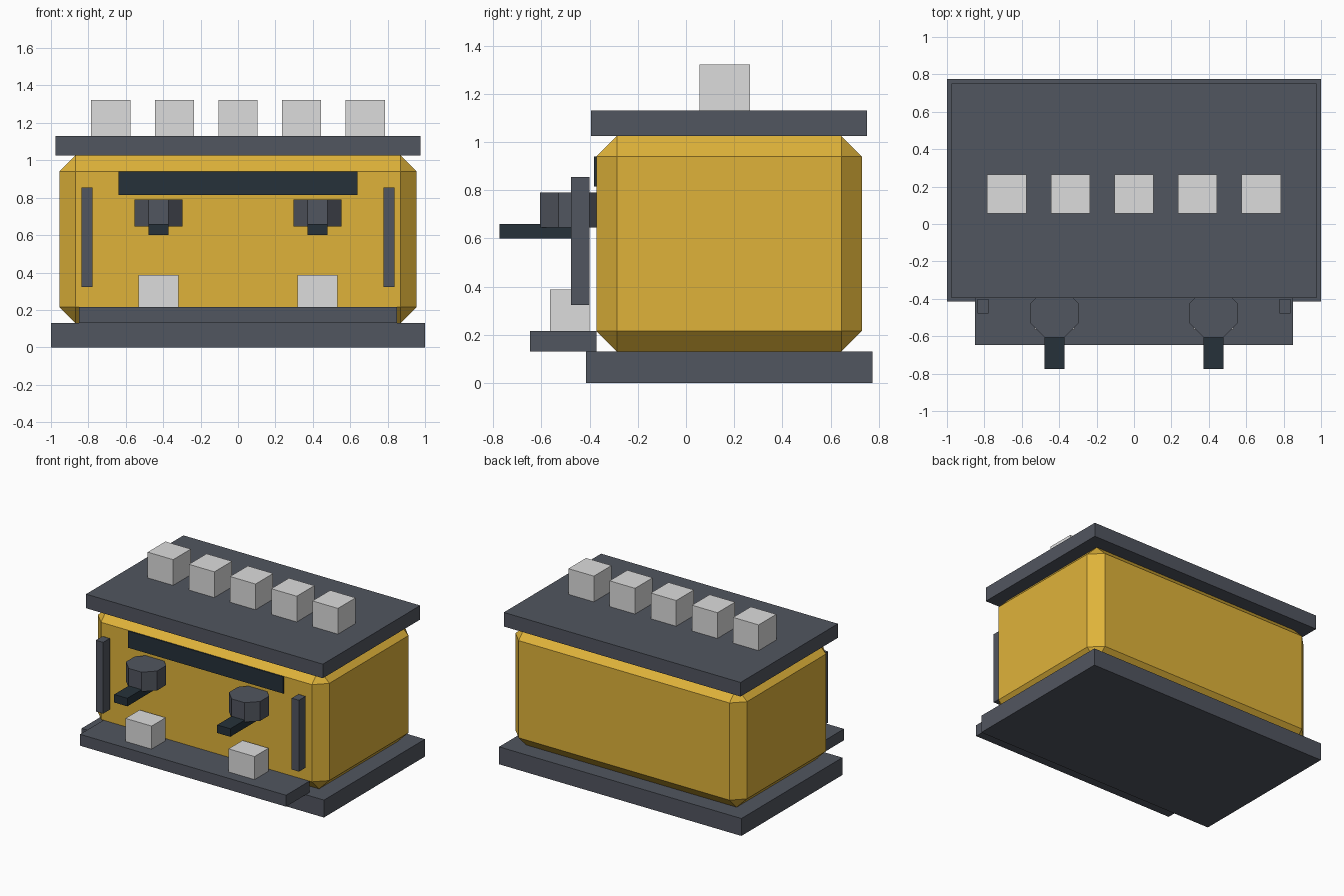
import bpy
import math

cube = bpy.data.objects.get("Cube")
if cube:
    bpy.data.objects.remove(cube, do_unlink=True)


def material(name, colour):
    mat = bpy.data.materials.new(name)
    mat.use_nodes = True
    rgba = (*colour, 1)
    mat.diffuse_color = rgba
    mat.node_tree.nodes["Principled BSDF"].inputs["Base Color"].default_value = rgba
    return mat


YELLOW = material("warm yellow", (0.74, 0.45, 0.042))
SLATE = material("slate grey", (0.083, 0.092, 0.115))
DARK = material("dark teal", (0.019, 0.031, 0.042))
PALE = material("pale grey", (0.72, 0.72, 0.72))


def box(name, mat, x, y, z):
    """Box spanning the given (min, max) ranges."""
    spans = (x, y, z)
    bpy.ops.mesh.primitive_cube_add(size=1, location=[(a + b) / 2 for a, b in spans])
    obj = bpy.context.object
    obj.name = name
    obj.scale = [b - a for a, b in spans]
    bpy.ops.object.transform_apply(location=False, rotation=False, scale=True)
    obj.data.materials.append(mat)
    return obj


def around(centre, width):
    return (centre - width / 2, centre + width / 2)


# Base, chamfered body and top slab
box("base_slab", SLATE, (-1, 1), (-0.415, 0.775), (0, 0.13))
body = box("body", YELLOW, (-0.955, 0.955), (-0.372, 0.73), (0.13, 1.025))
bevel = body.modifiers.new("chamfer", "BEVEL")
bevel.width = 0.085
bevel.segments = 1
box("top_slab", SLATE, (-0.977, 0.977), (-0.395, 0.752), (1.025, 1.13))

# Front tray and display strip
box("drip_tray", SLATE, (-0.85, 0.85), (-0.648, -0.372), (0.13, 0.215))
box("display_strip", DARK, (-0.64, 0.64), (-0.381, -0.372), (0.815, 0.94))

# Row of cups on the top
for i in range(5):
    box(f"top_cup_{i + 1}", PALE, around((i - 2) * 0.34, 0.21), (0.057, 0.265), (1.13, 1.322))

# Paired parts on the front
for side, s in (("left", 1), ("right", -1)):
    x = s * 0.425
    bpy.ops.mesh.primitive_cylinder_add(
        vertices=8, radius=0.1285 / math.cos(math.pi / 8), depth=0.145,
        location=(x, -0.477, 0.7175), rotation=(0, 0, math.pi / 8))
    head = bpy.context.object
    head.name = f"{side}_brew_head"
    head.data.materials.append(SLATE)
    # Keep a flat facet facing the front
    if any(abs(p.normal.y) > 0.99 for p in head.data.polygons):
        head.rotation_euler.z = 0
    box(f"{side}_handle", DARK, around(x, 0.108), (-0.775, -0.45), (0.6, 0.66))
    box(f"{side}_front_cup", PALE, around(x, 0.215), (-0.565, -0.4), (0.215, 0.387))
    box(f"{side}_steam_bar", SLATE, around(s * 0.808, 0.06), (-0.478, -0.4), (0.323, 0.855))
